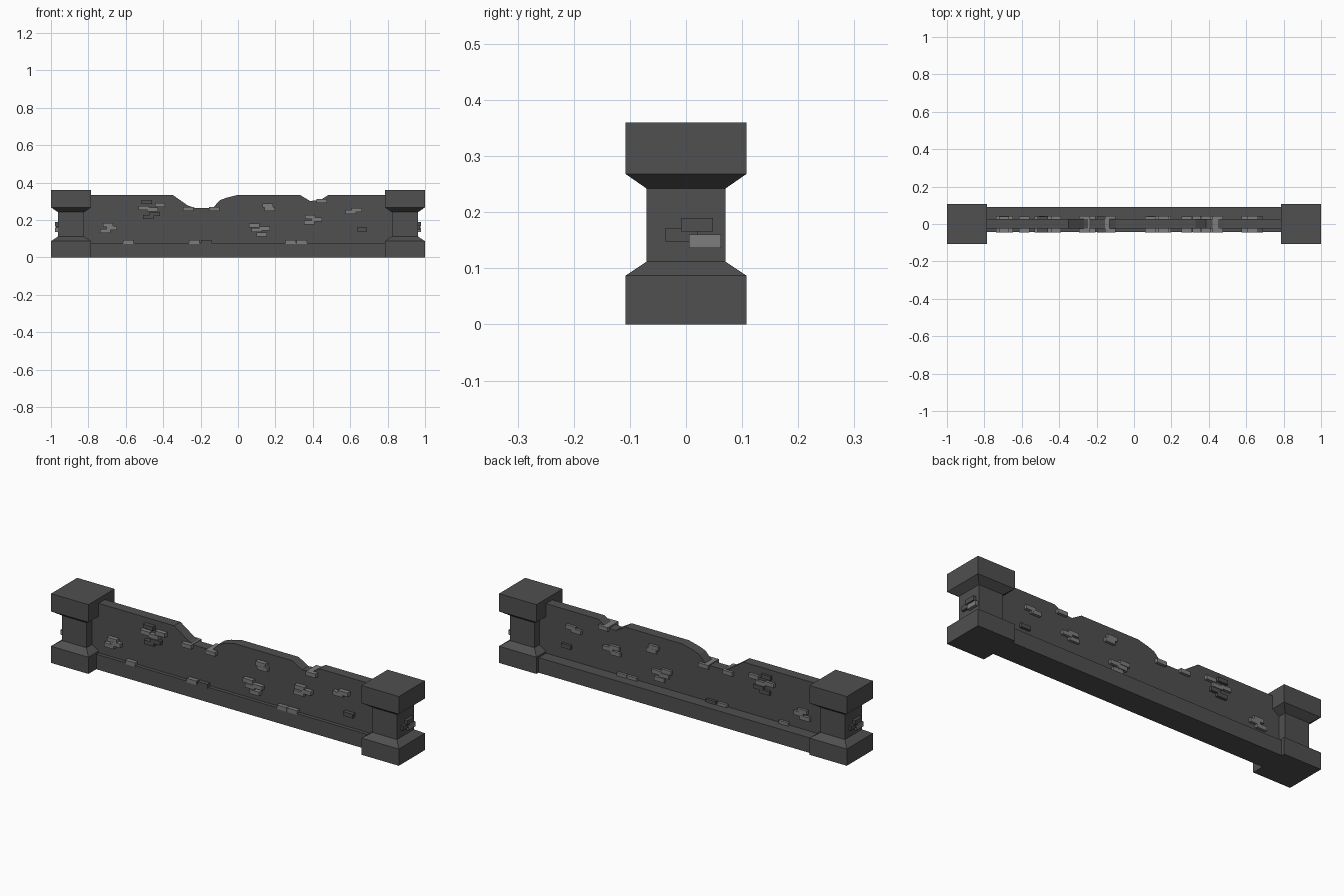
import bpy, bmesh, math

if "Cube" in bpy.data.objects:
    bpy.data.objects.remove(bpy.data.objects["Cube"])


def material(name, v):
    m = bpy.data.materials.new(name)
    m.diffuse_color = (v, v, v, 1)
    m.use_nodes = True
    m.node_tree.nodes["Principled BSDF"].inputs["Base Color"].default_value = m.diffuse_color
    return m


DARK = material("dark stone", 0.08)
LIGHT = material("light stone", 0.205)


def finish(name, bm, mat):
    bmesh.ops.recalc_face_normals(bm, faces=bm.faces[:])
    me = bpy.data.meshes.new(name)
    bm.to_mesh(me)
    bm.free()
    me.materials.append(mat)
    ob = bpy.data.objects.new(name, me)
    bpy.context.scene.collection.objects.link(ob)
    return ob


def box(name, x0, x1, y0, y1, z0, z1, mat):
    bm = bmesh.new()
    bmesh.ops.create_cube(bm, size=1)
    for v in bm.verts:
        v.co.x = x1 if v.co.x > 0 else x0
        v.co.y = y1 if v.co.y > 0 else y0
        v.co.z = z1 if v.co.z > 0 else z0
    return finish(name, bm, mat)


# Square pillars: stacked square rings (half width, height)
def pillar(name, cx):
    rings = [(.1075, 0), (.1075, .087), (.07, .112),
             (.07, .242), (.1075, .268), (.1075, .36)]
    bm = bmesh.new()
    loops = [[bm.verts.new((cx + sx * r, sy * r, z))
              for sx, sy in ((-1, -1), (1, -1), (1, 1), (-1, 1))]
             for r, z in rings]
    for a, b in zip(loops, loops[1:]):
        for i in range(4):
            j = (i + 1) % 4
            bm.faces.new((a[i], a[j], b[j], b[i]))
    bm.faces.new(loops[0])
    bm.faces.new(loops[-1])
    finish(name, bm, DARK)


for side, s in (("left", -1), ("right", 1)):
    pillar(side + "_pillar", s * .8925)
    # Bricks showing on the outer pillar face (y, z, material)
    for i, (y, z, m) in enumerate([(.034, .148, LIGHT), (.02, .178, DARK),
                                   (-.008, .160, DARK)]):
        y *= s
        xs = sorted((s * .9, s * (.978 if i < 2 else .974)))
        box(f"{side}_pillar_brick_{i}", *xs, y - .0285, y + .0285,
            z - .012, z + .012, m)

# Wall with a broken top edge
top = [(-.85, .335), (-.35, .335), (-.267, .277), (-.23, .265), (-.135, .265),
       (-.095, .307), (-.06, .32), (0, .335), (.33, .335), (.385, .302),
       (.44, .307), (.485, .335), (.85, .335)]
bm = bmesh.new()
outline = [(-.85, .02)] + top + [(.85, .02)]
face = bm.faces.new([bm.verts.new((x, -.024, z)) for x, z in outline])
ext = bmesh.ops.extrude_face_region(bm, geom=[face], use_keep_orig=True)
for g in ext["geom"]:
    if isinstance(g, bmesh.types.BMVert):
        g.co.y = .028
finish("wall", bm, DARK)

# Plinth, with a deeper ledge at the back
box("plinth", -.85, .85, -.043, .09, 0, .078, DARK)

# Bricks passing right through the wall (x, z)
light = [(-.695, .174), (-.674, .158), (-.711, .142),
         (-.417, .281), (-.505, .264), (-.455, .257),
         (-.267, .26), (-.128, .26), (-.588, .083), (-.235, .083),
         (.160, .278), (.171, .259), (.086, .171), (.142, .155),
         (.1, .147), (.126, .122), (.283, .083), (.342, .083),
         (.385, .216), (.422, .203), (.38, .187), (.449, .302),
         (.604, .243), (.635, .254)]
dark = [(-.487, .297), (-.444, .233), (-.481, .217), (-.171, .083),
        (.663, .15)]
for kind, pts, m in (("light", light, LIGHT), ("dark", dark, DARK)):
    for i, (x, z) in enumerate(pts):
        d = .0005 * (i % 4)
        box(f"{kind}_brick_{i}", x - .028, x + .028, -.045 - d, .041 + d,
            z - .0105, z + .0105, m)
